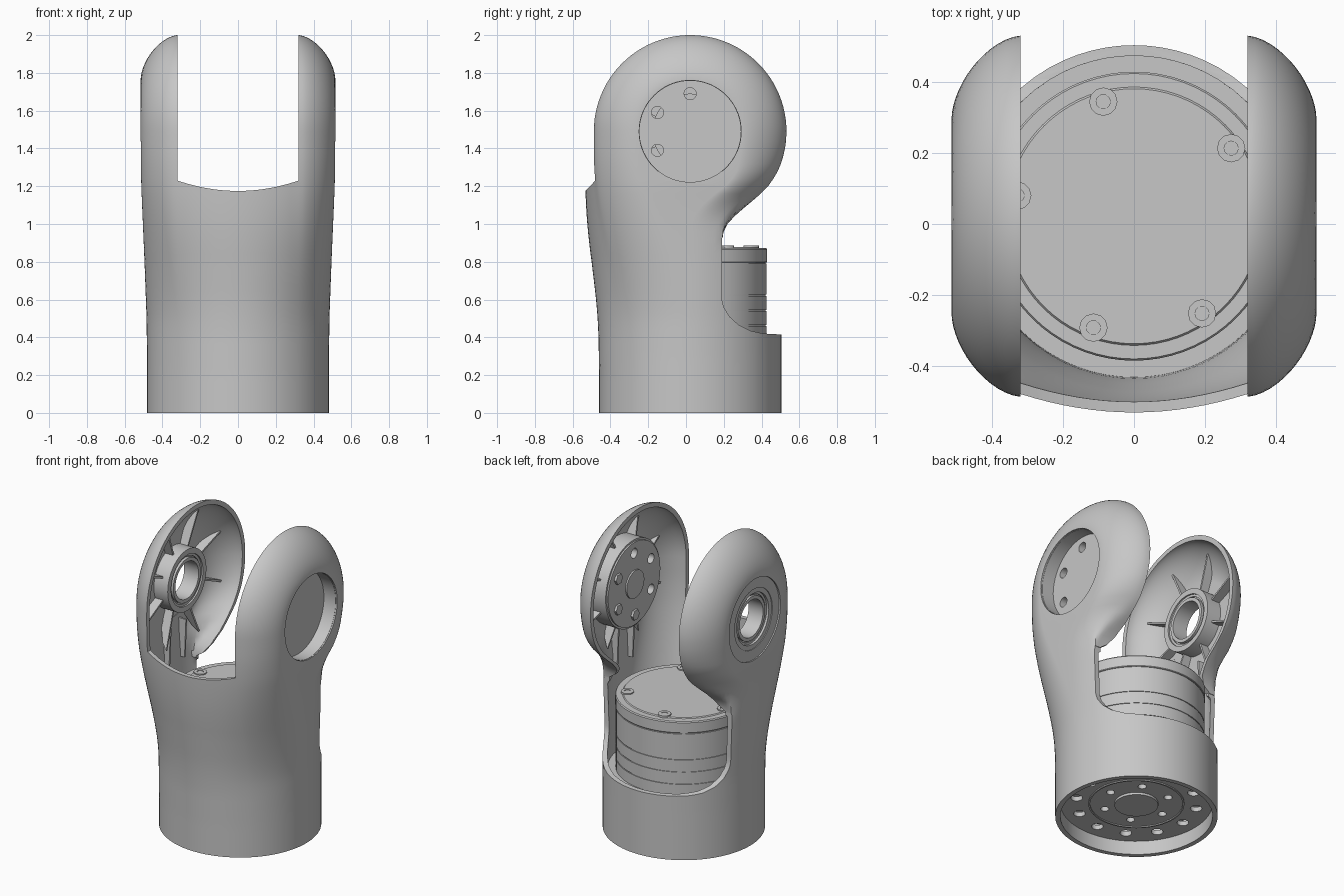
import bpy, bmesh, math
from math import sin, cos, pi, sqrt, radians

cube = bpy.data.objects.get("Cube")
if cube:
    bpy.data.objects.remove(cube, do_unlink=True)

grey = bpy.data.materials.new("neutral grey")
grey.use_nodes = True
grey.diffuse_color = (0.57, 0.57, 0.57, 1)
grey.node_tree.nodes["Principled BSDF"].inputs["Base Color"].default_value = (0.57, 0.57, 0.57, 1)

YC, ZC = 0.022, 1.49     # joint axis
SLOT, RAD, FLAT = 0.32, 0.51, 0.28
ROUND = 1.65             # fullness of the cheek edge


def finish(name, bm):
    bmesh.ops.remove_doubles(bm, verts=bm.verts, dist=1e-5)
    bmesh.ops.recalc_face_normals(bm, faces=bm.faces)
    me = bpy.data.meshes.new(name)
    bm.to_mesh(me)
    bm.free()
    me.materials.append(grey)
    ob = bpy.data.objects.new(name, me)
    bpy.context.collection.objects.link(ob)
    return ob


def skin(name, rings, closed=False):
    """Join rings of points into a solid; closed loops the rings."""
    bm = bmesh.new()
    rows = [[bm.verts.new(p) for p in ring] for ring in rings]
    n = len(rows[0])
    for i in range(len(rows) if closed else len(rows) - 1):
        a, b = rows[i], rows[(i + 1) % len(rows)]
        for j in range(n):
            k = (j + 1) % n
            bm.faces.new((a[j], a[k], b[k], b[j]))
    if not closed:
        bm.faces.new(rows[0])
        bm.faces.new(rows[-1])
    return finish(name, bm)


def revolve(name, profile, axis="z", at=(0, 0), steps=72):
    """Spin a closed (radius, height) profile about an axis."""
    rings = []
    for i in range(steps):
        c, s = cos(2 * pi * i / steps), sin(2 * pi * i / steps)
        if axis == "z":
            rings.append([(at[0] + r * c, at[1] + r * s, h) for r, h in profile])
        else:
            rings.append([(h, at[0] + r * c, at[1] + r * s) for r, h in profile])
    return skin(name, rings, True)


def tube(name, r0, r1, a, b, axis="z", at=(0, 0), steps=72):
    return revolve(name, [(r0, a), (r1, a), (r1, b), (r0, b)], axis, at, steps)


def cut(ob, tool):
    mod = ob.modifiers.new("cut", "BOOLEAN")
    mod.operation, mod.solver, mod.object = "DIFFERENCE", "EXACT", tool
    bpy.context.view_layer.objects.active = ob
    bpy.ops.object.modifier_apply(modifier=mod.name)
    bpy.data.objects.remove(tool, do_unlink=True)


def interp(table, z):
    if z <= table[0][0]:
        return table[0][1]
    for (a, u), (b, v) in zip(table, table[1:]):
        if z <= b:
            return u + (v - u) * (z - a) / (b - a)
    return table[-1][1]


def smooth(a, b, z):
    t = min(max((z - a) / (b - a), 0), 1)
    return t * t * (3 - 2 * t)


def curve(u):
    return max(1 - u ** ROUND, 0) ** (1 / ROUND)


WIDTH = [(0.3, 0.482), (0.5, 0.484), (0.8, 0.495), (1.2, 0.512), (1.45, 0.515)]
FRONT = [(0.2, 0.482), (0.4, 0.485), (0.6, 0.494), (0.8, 0.506), (1.0, 0.524), (1.2, 0.54)]
NECK = [(0.9, 0.19), (0.96, 0.20), (1.0, 0.22), (1.05, 0.265), (1.1, 0.325),
        (1.15, 0.385), (1.2, 0.435)]


def section(z, t):
    """Horizontal outline at height z, inset by t: round tube below, domed cheeks above."""
    dz, rad, corner = max(z - ZC, 0), RAD - t, RAD - FLAT - t
    hx = interp(WIDTH, z) - t
    if dz > FLAT:
        hx = SLOT + (hx - SLOT) * curve((dz - FLAT) / corner)
    full = 0.515 - t - SLOT
    xs = [SLOT * i / 8 for i in range(8)]
    xs += [SLOT + (hx - SLOT) * sin(pi / 2 * i / 14) for i in range(15)]
    xs = [-x for x in reversed(xs[1:])] + xs
    front, back = [], []
    for x in xs:
        span = full if dz > 0 else hx - SLOT
        u = min(max((abs(x) - SLOT) / span, 0), 1)
        drop = corner * (1 - curve(u))
        r = sqrt(max((rad - drop) ** 2 - dz * dz, 0))
        bulge = 0.047 * max(1 - (x / SLOT) ** 2, 0)
        arc = sqrt(max(1 - (x / hx) ** 2, 0))
        s = smooth(0.45, 1.4, z)
        f = YC - (interp(FRONT, z) - t) * arc
        front.append((x, f + (YC - r - bulge - f) * s, z))
        b = YC + (0.483 - t) * arc
        if z >= 0.9:
            edge = interp(NECK, z) if z < 1.2 else YC + sqrt(RAD ** 2 - min(z - ZC, 0) ** 2)
            disc = YC + r if dz > 0 else edge - t - drop * (0.6 + 0.4 * smooth(0.9, 1.4, z))
            b = min(b, edge - t)
            b += (disc - b) * smooth(0.9, 1.3, z)
        back.append((x, b, z))
    return front + back[::-1]


def body(name, base, t):
    zs = [base] + [0.04 * i for i in range(1, 37)] + [ZC]
    zs += [ZC + (RAD - t) * sin(pi / 2 * i / 24) for i in range(1, 24)] + [ZC + (RAD - t) * 0.9995]
    return skin(name, [section(z, t) for z in zs])


# Housing: hollow tube with two cheeks, cut by the fork slot and rear window
shell = body("housing_shell", 0, 0)
cut(shell, body("cavity", -0.1, 0.03))
arc = [(SLOT * i / 12, 1.175 + 0.055 * (i / 12) ** 2) for i in range(-12, 13)]
fork = [(-SLOT, 2.2)] + arc + [(SLOT, 2.2)]
cut(shell, skin("fork_slot", [[(x, y, z) for x, z in fork] for y in (-1, 1)]))
flare = [(0.42, 0.8), (0.42, 0.93), (0.375, 0.96), (0.34, 1.01), (SLOT, 1.08), (SLOT, 1.4)]
flare += [(-x, z) for x, z in reversed(flare)]
cut(shell, skin("rear_slot", [[(x, y, z) for x, z in flare] for y in (-0.05, 1)]))
window = [(0.19, 0.925), (0.19, 0.6), (0.2, 0.56), (0.23, 0.51), (0.28, 0.465),
          (0.34, 0.435), (0.41, 0.42), (0.6, 0.41), (0.6, 0.925)]
cut(shell, skin("rear_window", [[(x, y, z) for y, z in window] for x in (-1, 1)]))
cut(shell, tube("left_opening", 0, 0.27, 0.4, 0.6, "x", (YC, ZC)))
cut(shell, tube("right_opening", 0, 0.265, -0.6, -0.4, "x", (YC, ZC)))

# Left joint: recessed output flange in a collar, with bolts and a boss
axis = (YC, ZC)
tube("left_collar", 0.268, 0.282, 0.37, 0.505, "x", axis)
flange = tube("left_flange", 0, 0.27, 0.36, 0.42, "x", axis)
for deg in range(30, 390, 60):
    at = (YC + 0.2 * cos(radians(deg)), ZC + 0.2 * sin(radians(deg)))
    if deg in (90, 150, 210):
        cut(flange, tube("hole", 0, 0.032, 0.3, 0.5, "x", at, 24))
    else:
        tube("left_flange_bolt", 0, 0.035, 0.345, 0.361, "x", at, 6)
tube("left_boss", 0, 0.09, 0.35, 0.361, "x", axis)

# Right joint: open bearing in a housing with a cover ring
tube("right_cover_ring", 0.195, 0.266, -0.505, -0.485, "x", axis)
tube("bearing_housing", 0.165, 0.2, -0.5, -0.385, "x", axis)
tube("bearing_outer_race", 0.15, 0.167, -0.485, -0.395, "x", axis)
tube("bearing_inner_race", 0.12, 0.142, -0.49, -0.385, "x", axis)
tube("bearing_seal", 0.14, 0.152, -0.475, -0.405, "x", axis)

# Stiffening ribs inside both cheeks
ribs = {"left": (1, [(0.275, 0.42), (0.275, 0.49), (0.36, 0.475), (0.42, 0.44)]),
        "right": (-1, [(0.195, 0.43), (0.195, 0.49), (0.3, 0.488), (0.4, 0.45), (0.44, 0.415)])}
for side, (sx, profile) in ribs.items():
    for i in range(8):
        c, s = cos(pi / 4 * i + pi / 8), sin(pi / 4 * i + pi / 8)
        skin(side + "_rib", [[(sx * x, YC + r * c - w * s, ZC + r * s + w * c)
                              for r, x in profile] for w in (-0.006, 0.006)])
    # Upright webs below the joint
    for y in (-0.08, 0.08):
        web = [(0.44, 0.95), (0.475, 0.95), (0.485, 1.2), (0.43, 1.2)]
        skin(side + "_web", [[(sx * x, y + w, z) for x, z in web] for w in (-0.006, 0.006)])

# Drive unit inside the tube, with grooves, cap and bolts
profile = [(0, 0.14), (0.405, 0.14)]
for z in (0.46, 0.54, 0.62, 0.79):
    profile += [(0.405, z), (0.4, z), (0.4, z + 0.006), (0.405, z + 0.006)]
profile += [(0.408, 0.80), (0.408, 0.865), (0.403, 0.872), (0.365, 0.872), (0.36, 0.878), (0, 0.878)]
revolve("drive_unit", profile, "z", (0, YC))
tube("drive_mount_ring", 0.4, 0.462, 0.35, 0.39, "z", (0, YC))
for deg in (35, 105, 170, 250, 305):
    at = (0.335 * cos(radians(deg)), YC + 0.335 * sin(radians(deg)))
    tube("drive_bolt_seat", 0.02, 0.04, 0.87, 0.885, "z", at, 12)
    tube("drive_bolt", 0, 0.02, 0.87, 0.882, "z", at, 6)

# Base plate with a ring of bolt holes and a centre hub
plate = tube("base_plate", 0, 0.456, 0.09, 0.12, "z", (0, YC))
for count, ring, r in ((12, 0.36, 0.035), (6, 0.2, 0.025)):
    for i in range(count):
        a = 2 * pi * i / count
        cut(plate, tube("hole", 0, r, 0, 0.2, "z", (ring * cos(a), YC + ring * sin(a)), 20))
tube("base_hub", 0, 0.13, 0.075, 0.1, "z", (0, YC))
tube("base_rim", 0.275, 0.285, 0.083, 0.1, "z", (0, YC))

# Smooth shading with sharp edges kept
bpy.ops.object.select_all(action="DESELECT")
for ob in bpy.context.scene.objects:
    if ob.type == "MESH" and grey.name in ob.data.materials:
        ob.select_set(True)
        bpy.context.view_layer.objects.active = ob
bpy.ops.object.shade_smooth_by_angle(angle=radians(30))
